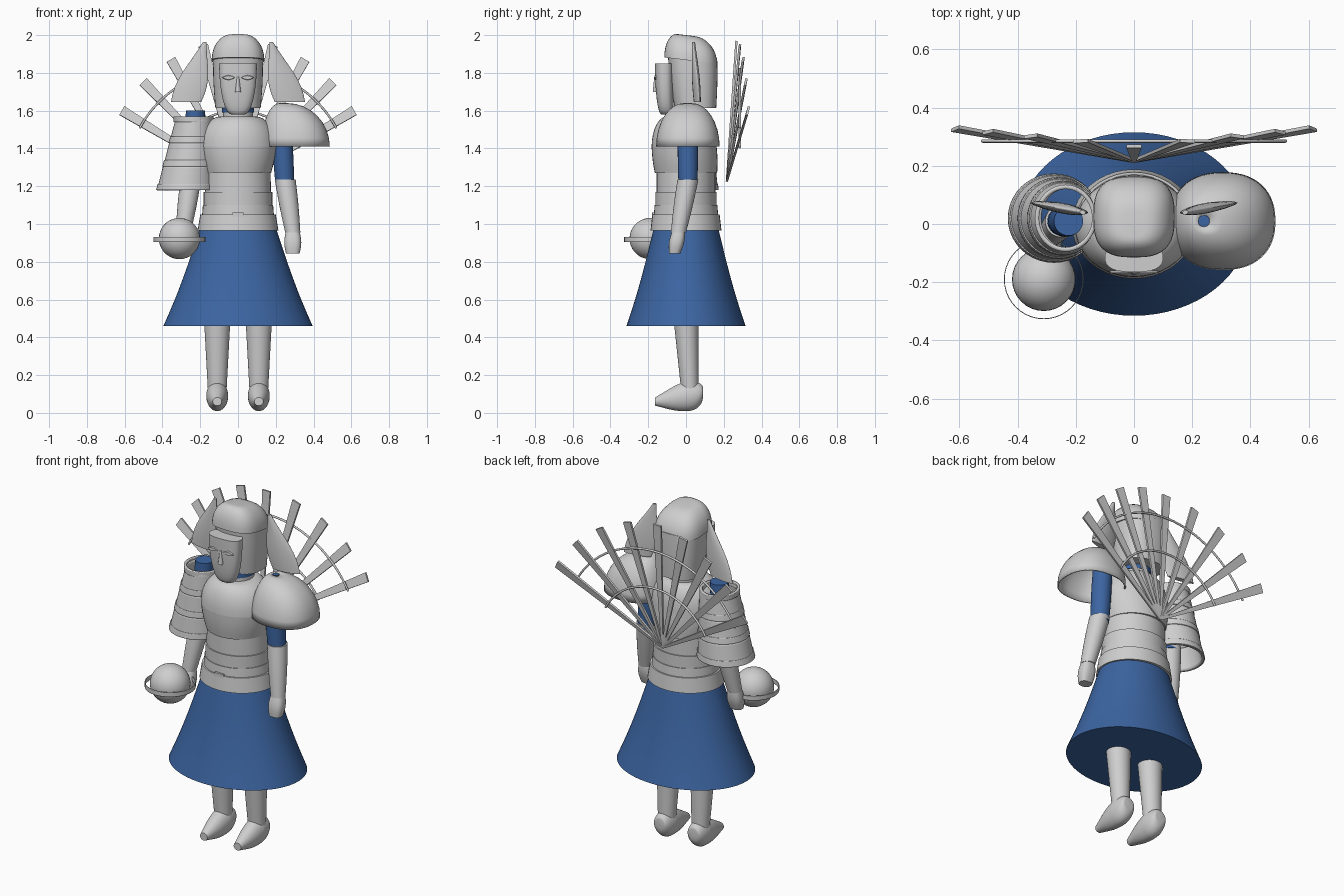
import bpy, bmesh, math
from mathutils import Vector

default_cube = bpy.data.objects.get("Cube")
if default_cube:
    bpy.data.objects.remove(default_cube, do_unlink=True)


def material(name, red, green, blue):
    mat = bpy.data.materials.new(name)
    mat.use_nodes = True
    mat.diffuse_color = (red, green, blue, 1)
    shader = mat.node_tree.nodes["Principled BSDF"]
    shader.inputs["Base Color"].default_value = mat.diffuse_color
    return mat


GREY = material("light grey", .62, .62, .62)
BLUE = material("cloth blue", .045, .13, .36)


def finish(name, bm, mat):
    bmesh.ops.recalc_face_normals(bm, faces=bm.faces)
    mesh = bpy.data.meshes.new(name)
    bm.to_mesh(mesh)
    bm.free()
    obj = bpy.data.objects.new(name, mesh)
    bpy.context.collection.objects.link(obj)
    mesh.materials.append(mat)
    bpy.ops.object.select_all(action='DESELECT')
    bpy.context.view_layer.objects.active = obj
    obj.select_set(True)
    bpy.ops.object.shade_smooth_by_angle(angle=math.radians(40))
    return obj


def rounded(value, radius, power):
    return math.copysign(abs(value) ** (2 / power), value) * radius


def body(name, base, top, base_size, top_size, mat=GREY, side=1, domed=False, bulge=0,
         power=2, lengthwise=False, slope=0, shear=0, shell=0, segments=40, steps=8):
    """Oval section swept from base to top, tapering straight, bulged or domed.
    A shell value leaves the ends open and gives the wall that thickness."""
    base, top = Vector(base), Vector(top)
    base_size, top_size = Vector(base_size), Vector(top_size)
    bm = bmesh.new()
    loops = []
    for step in range(steps + 1):
        rise = taper = step / steps
        if domed:
            angle = rise * math.pi / 2
            rise, taper = math.sin(angle), 1 - math.cos(angle)
        centre = base.lerp(top, taper)
        axis = 1 if lengthwise else 2
        centre[axis] = base[axis] + (top[axis] - base[axis]) * rise
        size = base_size.lerp(top_size, taper) * (1 + bulge * math.sin(math.pi * taper))
        loop = []
        for i in range(segments):
            turn = math.tau * i / segments
            a = rounded(math.cos(turn), size.x, power)
            b = rounded(math.sin(turn), size.y, power)
            offset = (a, shear * a, b) if lengthwise else (a, b + shear * a, slope * b)
            point = centre + Vector(offset)
            point.x *= side
            loop.append(bm.verts.new(point))
        loops.append(loop)
    for low, high in zip(loops, loops[1:]):
        for i in range(segments):
            j = (i + 1) % segments
            bm.faces.new((low[i], low[j], high[j], high[i]))
    if not shell:
        bm.faces.new(loops[0])
        bm.faces.new(loops[-1])
    obj = finish(name, bm, mat)
    if shell:
        wall = obj.modifiers.new("wall", 'SOLIDIFY')
        wall.thickness = shell


# Skirt
body("skirt", (0, 0, .46), (0, 0, .98), (.395, .315), (.2, .17), BLUE, bulge=-.03, segments=64)

# Torso armour from hips to collar
body("hip_plate", (0, 0, .965), (0, 0, 1.05), (.214, .188), (.2, .178))
body("lower_belt", (0, 0, 1.05), (0, 0, 1.1), (.19, .17), (.186, .166))
body("upper_belt", (0, 0, 1.1), (0, 0, 1.17), (.182, .162), (.182, .162))
body("belt_clasp", (0, -.17, 1.04), (0, -.17, 1.06), (.03, .01), (.03, .01), power=6)
body("waist", (0, 0, 1.15), (0, 0, 1.29), (.175, .155), (.172, .155))
body("lower_chest", (0, 0, 1.27), (0, -.01, 1.41), (.175, .165), (.203, .172), bulge=.02)
body("upper_chest", (0, -.01, 1.41), (0, 0, 1.57), (.203, .172), (.09, .1), domed=True)
body("neck", (0, .01, 1.53), (0, .01, 1.6), (.08, .085), (.08, .085))
body("collar", (0, .01, 1.59), (0, .01, 1.62), (.084, .088), (.084, .088), BLUE)

# Head: hood, cap and face mask
body("hood", (0, .05, 1.615), (0, .035, 1.88), (.12, .11), (.132, .13), power=2.6, bulge=.03)
body("cap", (0, .025, 1.865), (0, 0, 2), (.14, .14), (.04, .045),
     domed=True, power=2.8, slope=-.12)
body("face", (0, -.115, 1.85), (0, -.1, 1.58), (.1, .05), (.035, .03), domed=True, power=2.6)
body("nose", (0, -.16, 1.7), (0, -.16, 1.78), (.015, .016), (.006, .008), segments=12)

for side, tag in ((1, "left"), (-1, "right")):
    # Eyes as thin almond plates
    body(tag + "_eye", (.05, -.16, 1.775), (.05, -.168, 1.775), (.034, .013), (.03, .01),
         side=side, power=1.4, lengthwise=True, segments=20, steps=1)

    # Swept side tails of hair
    body(tag + "_hair_tail", (.275, .06, 1.645), (.176, .04, 1.963), (.08, .015), (.01, .008),
         side=side, bulge=.5, power=1.7, shear=.16)

    # Arms
    body(tag + "_upper_arm", (.248, .01, 1.21), (.225, .01, 1.6), (.05, .05), (.05, .05),
         BLUE, side, bulge=.08)
    body(tag + "_forearm", (.25, .01, 1.235), (.29, -.04, .955), (.055, .055), (.04, .04),
         side=side, bulge=.06)
    body(tag + "_hand", (.29, -.06, .845), (.29, -.04, .96), (.036, .03), (.036, .034),
         side=side, bulge=.25, power=2.6)

    # Legs and shoes
    body(tag + "_leg", (.11, .02, .13), (.11, 0, .5), (.05, .047), (.07, .066), side=side)
    instep, toe, heel = (.11, .01, .09), (.11, -.163, .06), (.11, .09, .11)
    body(tag + "_shoe_toe", instep, toe, (.058, .08), (.024, .022),
         side=side, bulge=.15, lengthwise=True)
    body(tag + "_shoe_heel", instep, heel, (.058, .08), (.03, .025),
         side=side, domed=True, lengthwise=True)

# Left shoulder dome, open below, with a peg through the hole on top
body("left_shoulder_dome", (.305, .01, 1.41), (.24, .01, 1.64), (.181, .168), (.02, .02),
     domed=True, power=2.3, shell=.008, segments=56)
body("shoulder_peg", (.24, .01, 1.56), (.24, .01, 1.635), (.022, .022), (.022, .022), BLUE)

# Right shoulder guard of three flared, trimmed tiers
for level, tag in enumerate(("upper", "middle", "lower")):
    grow = Vector((.018, .012))
    foot = Vector((.245 + .015 * level, .02, 1.43 - .125 * level))
    head = foot + Vector((-.015, 0, .13))
    wide = Vector((.118, .125)) + grow * level
    body(tag + "_shoulder_tier", foot, head, wide, wide - grow, side=-1, shell=.012)
    body(tag + "_tier_trim", foot, foot.lerp(head, .25), wide * 1.03, wide, side=-1, shell=.006)
body("shoulder_rim", (.235, .02, 1.54), (.235, .02, 1.57), (.106, .115), (.106, .115),
     side=-1, shell=.015)

# Ball with its surrounding band
bm = bmesh.new()
bmesh.ops.create_uvsphere(bm, u_segments=32, v_segments=18, radius=.109)
bmesh.ops.translate(bm, verts=bm.verts, vec=(-.31, -.19, .923))
finish("ball", bm, GREY)
body("ball_band", (.31, -.19, .905), (.31, -.19, .932), (.137, .137), (.137, .137),
     side=-1, shell=.003)

# Fan on the back: tapered slats, slightly twisted
PIVOT = Vector((0, .217, 1.23))
for slat in range(9):
    angle = math.radians(30 + 15 * slat)
    lean = math.cos(angle)
    along = Vector((lean * .71, .05 + .07 * abs(lean), math.sin(angle) * .74))
    across = Vector((-math.sin(angle), .25 * lean, lean))
    normal = along.cross(across).normalized() * .006
    bm = bmesh.new()
    for reach, width in ((0, .006), (1, .026)):
        for edge in (-width, width):
            for face in (-1, 1):
                bm.verts.new(PIVOT + along * reach + across * edge + normal * face)
    bmesh.ops.convex_hull(bm, input=bm.verts)
    finish("fan_slat_" + str(slat), bm, GREY)

# Wire arcs that join the slats
for name, radius in (("outer_fan_wire", .59), ("inner_fan_wire", .37)):
    wire = bpy.data.curves.new(name, 'CURVE')
    wire.dimensions = '3D'
    wire.bevel_depth = .006
    path = wire.splines.new('POLY')
    path.points.add(32)
    for i, point in enumerate(path.points):
        angle = math.radians(28 + 124 * i / 32)
        point.co = (radius * math.cos(angle), .285, PIVOT.z + radius * math.sin(angle), 1)
    wire.materials.append(GREY)
    bpy.context.collection.objects.link(bpy.data.objects.new(name, wire))
